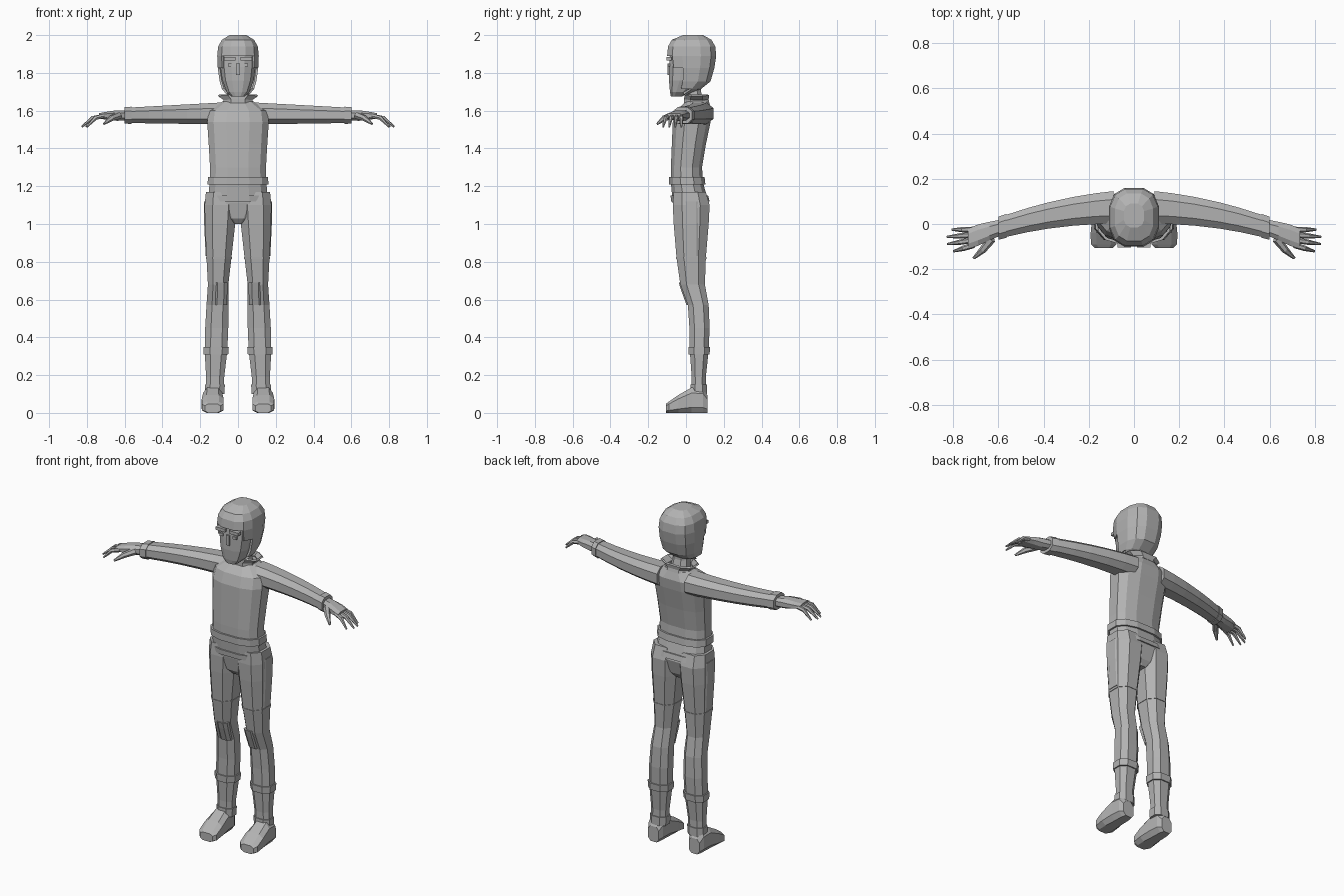
import bpy, bmesh, math
from mathutils import Vector

default_cube = bpy.data.objects.get("Cube")
if default_cube:
    bpy.data.objects.remove(default_cube, do_unlink=True)

shade = (.45, .45, .45, 1)
grey = bpy.data.materials.new("plain grey")
grey.use_nodes = True
grey.diffuse_color = shade
grey.node_tree.nodes["Principled BSDF"].inputs["Base Color"].default_value = shade


def ring(axis, position, centre_a, half_a, centre_b, half_b, sides=8, power=.8):
    """Rounded polygon across an axis, filling the given centre and half sizes."""
    fit = math.cos(math.pi / sides) ** power
    points = []
    for step in range(sides):
        turn = math.tau * (step + .5) / sides
        u, v = [math.copysign(abs(c) ** power, c) / fit for c in (math.cos(turn), math.sin(turn))]
        point = [centre_a + u * half_a, centre_b + v * half_b]
        point.insert(axis, position)
        points.append(Vector(point))
    return points


def skin(name, loops, caps=True):
    """Join successive point loops into one flat shaded object."""
    bm = bmesh.new()
    rows = [[bm.verts.new(point) for point in loop] for loop in loops]
    for low, high in zip(rows, rows[1:]):
        for here in range(len(low)):
            after = (here + 1) % len(low)
            bm.faces.new((low[here], low[after], high[after], high[here]))
    if caps:
        bm.faces.new(rows[0])
        bm.faces.new(rows[-1])
    bmesh.ops.recalc_face_normals(bm, faces=bm.faces)
    mesh = bpy.data.meshes.new(name)
    bm.to_mesh(mesh)
    bm.free()
    mesh.materials.append(grey)
    part = bpy.data.objects.new(name, mesh)
    bpy.context.collection.objects.link(part)
    return part


def pair(name, loops):
    """Left part and its mirrored right part."""
    skin("left_" + name, loops)
    skin("right_" + name, [[Vector((-p.x, p.y, p.z)) for p in loop] for loop in loops])


def upright(profile, centre=lambda height: 0, **style):
    """Loops for a profile of (height, half width, front, back)."""
    return [ring(2, height, centre(height), width, (front + back) / 2, (back - front) / 2, **style)
            for height, width, front, back in profile]


def sample(profile, height):
    """Half width, front and back of a profile at any height."""
    for low, high in zip(profile, profile[1:]):
        if low[0] <= height <= high[0]:
            mix = (height - low[0]) / (high[0] - low[0])
            return [a + (b - a) * mix for a, b in zip(low[1:], high[1:])]


def band(profile, bottom, top, grow):
    """Short profile that wraps a longer one a little proud of it."""
    result = []
    for height in (bottom, top):
        width, front, back = sample(profile, height)
        result.append((height, width + grow, front - grow, back + grow))
    return result


def block(centre, half):
    """Loops for a plain box."""
    x, y, z = centre
    return [ring(2, z + side * half[2], x, half[0], y, half[1], sides=4, power=1)
            for side in (-1, 1)]


def thicken(part, amount):
    modifier = part.modifiers.new("thickness", "SOLIDIFY")
    modifier.thickness = amount
    modifier.offset = -1


# Trunk, from crotch to shoulders
round_style = {"sides": 12, "power": .75}
trunk = [
    (1, .03, -.03, .08), (1.03, .08, -.055, .1), (1.11, .16, -.07, .12),
    (1.22, .15, -.08, .09), (1.3, .148, -.08, .085), (1.42, .155, -.075, .105),
    (1.54, .163, -.07, .13), (1.6, .155, -.05, .137), (1.65, .08, 0, .12)]
skin("torso", upright(trunk, **round_style))
skin("belt", upright(band(trunk, 1.21, 1.25, .01), **round_style))
skin("hip_band", upright(band(trunk, 1.12, 1.15, .008), **round_style))

# Neck and flared collar
skin("neck", upright([(1.62, .055, .01, .1), (1.7, .045, 0, .08), (1.76, .045, -.02, .08)]))
collar = skin("collar", upright([(1.64, .07, 0, .115), (1.66, .068, 0, .11),
                                 (1.685, .1, 0, .115)]), caps=False)
thicken(collar, .01)

# Face core
skin("face", upright([
    (1.675, .035, -.08, -.02), (1.7, .06, -.085, .02), (1.76, .083, -.09, .09),
    (1.83, .093, -.09, .12), (1.9, .095, -.085, .13)], **round_style))

# Hair shell, open at the face
hair = skin("hair", upright([
    (1.685, .06, -.06, .01), (1.715, .085, -.075, .08), (1.755, .097, -.085, .13),
    (1.825, .107, -.09, .15), (1.89, .11, -.1, .16), (1.94, .105, -.095, .155),
    (1.975, .085, -.075, .135), (2, .045, -.015, .09)], **round_style))
shell = bmesh.new()
shell.from_mesh(hair.data)
opening = []
for face in shell.faces:
    spot = face.calc_center_median()
    hairline = -.05 if spot.z > 1.83 else 0
    if spot.z < 1.69 or (spot.z < 1.88 and spot.y < hairline):
        opening.append(face)
bmesh.ops.delete(shell, geom=opening, context="FACES")
shell.to_mesh(hair.data)
shell.free()
thicken(hair, .012)

# Brows, eyes and nose
pair("brow", block((.044, -.09, 1.875), (.03, .014, .009)))
pair("eye", block((.043, -.09, 1.843), (.011, .006, .008)))
skin("nose", block((0, -.09, 1.82), (.01, .008, .03)))


# Sleeves sweep forward along one curve, and cuffs and palms continue it
def arm_ring(x, depth, height):
    return ring(0, x, .075 - .26 * x * x, depth, 1.587 - .02 * x, height)


def sleeve_ring(x, grow=0):
    return arm_ring(x, .077 - .05 * x + grow, .061 - .035 * x + grow)


pair("arm", [sleeve_ring(x) for x in (.09, .17, .27, .38, .47, .57)])
pair("cuff", [sleeve_ring(x, grow=.004) for x in (.565, .6)])
pair("palm", [arm_ring(.58, .034, .026), arm_ring(.64, .041, .028),
              arm_ring(.69, .047, .022), arm_ring(.735, .045, .014)])


# Fingers fan out and droop toward their tips
def finger(name, joints, radii):
    along = (joints[-1] - joints[0]).normalized()
    across = along.cross(Vector((0, 0, 1))).normalized()
    up = across.cross(along)
    turns = [math.tau * step / 6 for step in range(6)]
    pair(name, [[joint + radius * (math.cos(turn) * across + math.sin(turn) * up)
                 for turn in turns] for joint, radius in zip(joints, radii)])


for order, title in enumerate(("little", "ring", "middle", "index")):
    root = Vector((.71, -.025 - .023 * order, 1.572))
    tip = Vector((.83 - .012 * (order - 1.4) ** 2, -.025 - .032 * order, 1.515))
    knuckle = (root + tip) / 2 + Vector((0, 0, .018))
    finger(title + "_finger", [root, knuckle, tip], (.013, .012, .005))
finger("thumb", [Vector((.63, -.065, 1.575)), Vector((.67, -.115, 1.56)),
                 Vector((.71, -.152, 1.53))], (.02, .016, .006))


# Trouser legs lean outward toward the feet
def leg_centre(height):
    return .127 - .032 * height


leg = [
    (.1, .047, .03, .105), (.19, .048, .03, .105), (.33, .06, .02, .12),
    (.45, .061, .018, .125), (.57, .058, .01, .12), (.68, .054, -.03, .1),
    (.82, .066, -.05, .105), (1, .08, -.065, .12), (1.1, .085, -.07, .125),
    (1.17, .08, -.065, .105)]
pair("leg", upright(leg, leg_centre))
pair("thigh_band", upright(band(leg, .815, .825, .003), leg_centre))
pair("shin_cuff", upright(band(leg, .31, .35, .007), leg_centre))
pair("shoe_collar", upright(band(leg, .1, .15, .005), leg_centre))

# Knee pads and side pockets ride on the leg surface
pads, pockets = [], []
for height in (.57, .65, .69):
    width, front, back = sample(leg, height)
    pads.append(ring(2, height, leg_centre(height) - .015, .035, front + .02, .027))
for height in (.83, 1, 1.12):
    width, front, back = sample(leg, height)
    pockets.append(ring(2, height, leg_centre(height) + width - .02, .024, .03, .04, power=.5))
pair("knee_pad", pads)
pair("side_pocket", pockets)

# Shoes, lofted from heel to toe as (depth, half width, height)
shoe = [(.115, .035, .09), (.09, .047, .13), (.03, .051, .135),
        (-.04, .058, .095), (-.09, .057, .06), (-.106, .041, .048)]
pair("shoe", [ring(1, depth, .134, width, height / 2, height / 2, power=.65)
              for depth, width, height in shoe])
